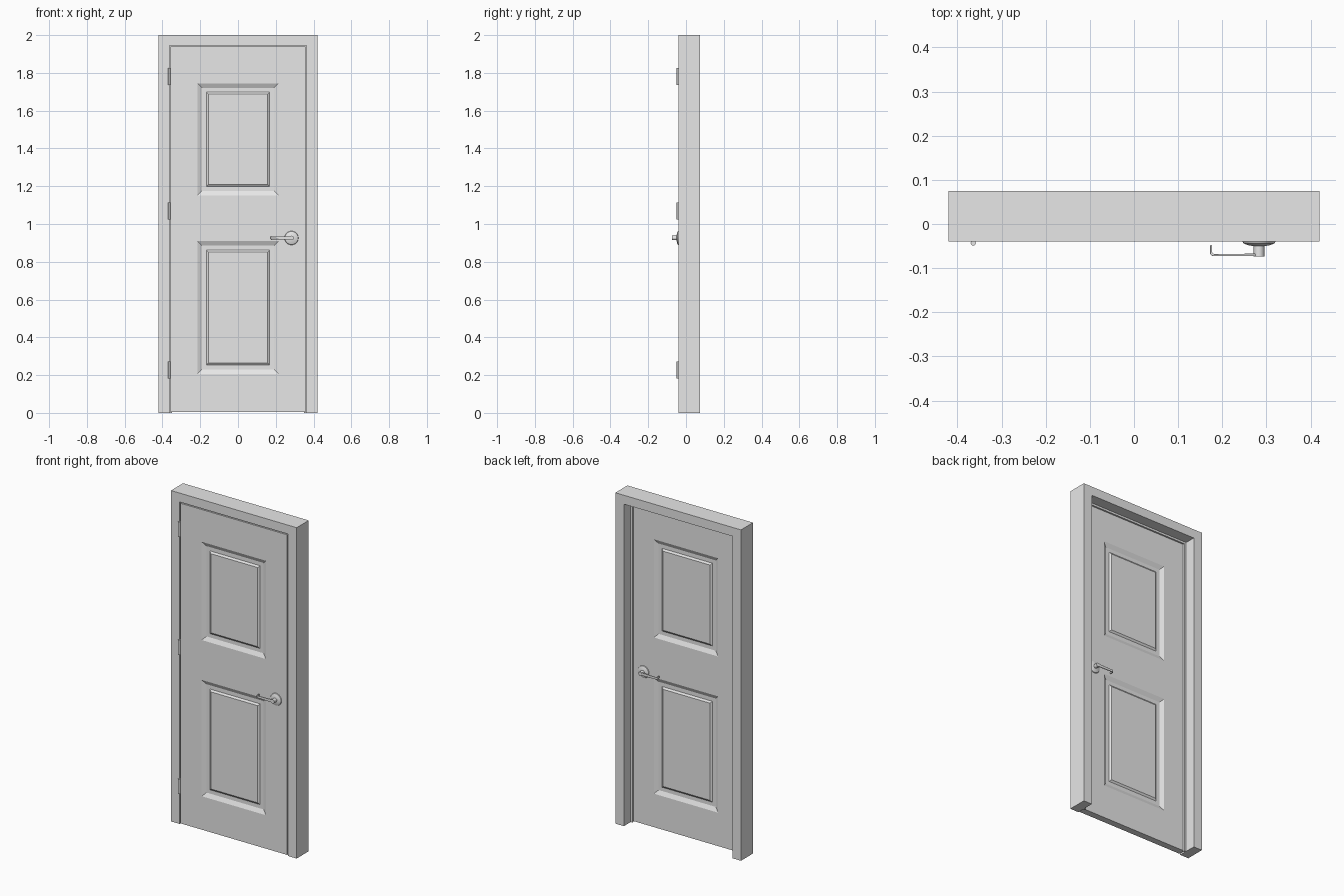
import bpy, bmesh, math
from mathutils import Matrix, Vector

if "Cube" in bpy.data.objects:
    bpy.data.objects.remove(bpy.data.objects["Cube"])

grey = bpy.data.materials.new("plain_grey")
grey.diffuse_color = (0.8, 0.8, 0.8, 1)
grey.use_nodes = True
grey.node_tree.nodes["Principled BSDF"].inputs["Base Color"].default_value = grey.diffuse_color

FRONT, BACK = -0.04, 0.0          # door faces
MID = (FRONT + BACK) / 2


def finish(name, bm, smooth=False):
    bmesh.ops.remove_doubles(bm, verts=bm.verts, dist=1e-5)
    bmesh.ops.recalc_face_normals(bm, faces=bm.faces)
    me = bpy.data.meshes.new(name)
    bm.to_mesh(me)
    bm.free()
    ob = bpy.data.objects.new(name, me)
    bpy.context.collection.objects.link(ob)
    me.materials.append(grey)
    if smooth:
        bpy.ops.object.select_all(action='DESELECT')
        ob.select_set(True)
        bpy.context.view_layer.objects.active = ob
        bpy.ops.object.shade_smooth_by_angle(angle=math.radians(35))
    return ob


def prism(bm, pts, depth):
    """Extrude a closed outline along a vector."""
    f = bm.faces.new([bm.verts.new(p) for p in pts])
    r = bmesh.ops.extrude_face_region(bm, geom=[f])
    bmesh.ops.translate(bm, vec=depth,
                        verts=[v for v in r["geom"] if isinstance(v, bmesh.types.BMVert)])


def arch(name, outer, inner, top, inner_top, y0, y1):
    """Three-sided surround with an open bottom."""
    bm = bmesh.new()
    pts = [(-outer, 0), (-outer, top), (outer, top), (outer, 0),
           (inner, 0), (inner, inner_top), (-inner, inner_top), (-inner, 0)]
    prism(bm, [(x, y0, z) for x, z in pts], (0, y1 - y0, 0))
    return finish(name, bm)


# Frame and the thin stop the door closes against
arch("door_frame", 0.42, 0.363, 2.0, 1.946, -0.04, 0.075)
arch("door_stop", 0.37, 0.350, 1.955, 1.934, 0.0, 0.010)

# Door leaf: gridded faces with a sunken moulding and raised field in each panel
XS = [-0.357, -0.215, 0.215, 0.357]
ZS = [0.005, 0.207, 0.910, 1.151, 1.745, 1.940]
MOULDING = [(0, 0), (0.024, 0.012), (0.047, 0.012), (0.058, 0.004)]   # inset, depth


def rect(x0, x1, z0, z1, inset, y):
    return [(x0 + inset, y, z0 + inset), (x1 - inset, y, z0 + inset),
            (x1 - inset, y, z1 - inset), (x0 + inset, y, z1 - inset)]


bm = bmesh.new()


def quad(pts):
    bm.faces.new([bm.verts.new(p) for p in pts])


for y, inward in ((FRONT, 1), (BACK, -1)):
    for i in range(3):
        for j in range(5):
            cell = (XS[i], XS[i + 1], ZS[j], ZS[j + 1])
            if i == 1 and j in (1, 3):
                rings = [rect(*cell, a, y + inward * d) for a, d in MOULDING]
                for r, s in zip(rings, rings[1:]):
                    for k in range(4):
                        n = (k + 1) % 4
                        quad([r[k], r[n], s[n], s[k]])
                quad(rings[-1])
            else:
                quad(rect(*cell, 0, y))
for x in (XS[0], XS[-1]):
    for a, b in zip(ZS, ZS[1:]):
        quad([(x, FRONT, a), (x, BACK, a), (x, BACK, b), (x, FRONT, b)])
for z in (ZS[0], ZS[-1]):
    for a, b in zip(XS, XS[1:]):
        quad([(a, FRONT, z), (a, BACK, z), (b, BACK, z), (b, FRONT, z)])
finish("door_leaf", bm)

# Hinge knuckles with a thin leaf reaching into the gap
for n, z in enumerate((0.228, 1.069, 1.782)):
    bm = bmesh.new()
    bmesh.ops.create_cone(bm, cap_ends=True, segments=12, radius1=0.006, radius2=0.006, depth=0.09,
                          matrix=Matrix.Translation((-0.364, -0.043, z)))
    bmesh.ops.create_cube(bm, size=1, matrix=Matrix.Translation((-0.361, -0.022, z))
                          @ Matrix.Diagonal((0.004, 0.036, 0.09, 1)))
    finish(f"hinge_{n + 1}", bm, True)

# Lever handles on both faces
HX, HZ = 0.283, 0.926
ROSE = [(0.037, 0), (0.035, 0.004), (0.025, 0.008), (0.012, 0.010),
        (0.012, 0.034), (0.0, 0.034)]      # radius, height above the face
LEVER = [(0.290, 0.033), (0.178, 0.033), (0.172, 0.028), (0.172, 0.008),
         (0.177, 0.008), (0.177, 0.025), (0.181, 0.028), (0.290, 0.027)]

for side, y, out in (("front", FRONT, -1), ("back", BACK, 1)):
    bm = bmesh.new()
    vs = [bm.verts.new((HX + r, y + out * h, HZ)) for r, h in ROSE]
    es = [bm.edges.new(p) for p in zip(vs, vs[1:])]
    bmesh.ops.spin(bm, geom=vs + es, cent=(HX, y, HZ), axis=(0, 1, 0),
                   angle=math.tau, steps=20)
    finish(f"{side}_handle_rose", bm, True)

    bm = bmesh.new()
    prism(bm, [(x, y + out * h, HZ - 0.009) for x, h in LEVER], (0, 0, 0.018))
    for v in bm.verts:                     # taper towards the tip
        if v.co.x < 0.2:
            v.co.z = HZ + (v.co.z - HZ) * 0.75
    lever = finish(f"{side}_handle_lever", bm, True)
    bev = lever.modifiers.new("soft_edges", 'BEVEL')
    bev.width, bev.segments = 0.0015, 2
